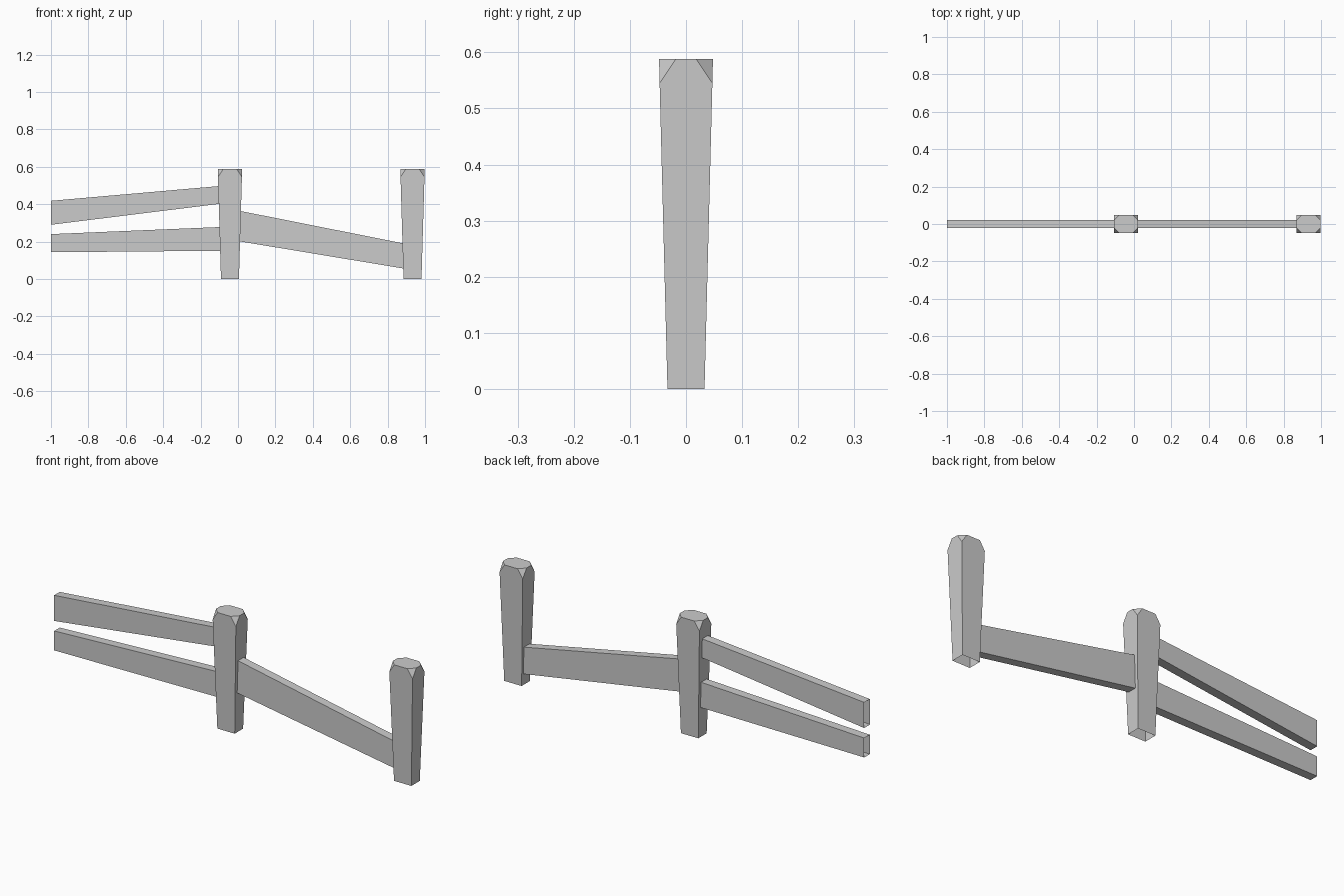
import bpy
import bmesh

default = bpy.data.objects.get("Cube")
if default:
    bpy.data.objects.remove(default, do_unlink=True)

# One plain grey for the whole fence
grey = bpy.data.materials.new("weathered_grey")
grey.use_nodes = True
colour = (0.6, 0.6, 0.6, 1.0)
grey.diffuse_color = colour
grey.node_tree.nodes["Principled BSDF"].inputs["Base Color"].default_value = colour

HEIGHT = 0.588
SHOULDER = 0.545
RAIL_HALF = 0.022
CORNERS = [(-1, -1), (1, -1), (1, 1), (-1, 1)]


def finish(name, bm):
    bmesh.ops.recalc_face_normals(bm, faces=bm.faces)
    mesh = bpy.data.meshes.new(name)
    bm.to_mesh(mesh)
    bm.free()
    mesh.materials.append(grey)
    obj = bpy.data.objects.new(name, mesh)
    bpy.context.collection.objects.link(obj)
    return obj


def make_post(name, x):
    """Post widening upwards, four top corners chipped off, open underneath."""
    bm = bmesh.new()

    def ring(hx, hy, z):
        return [bm.verts.new((sx * hx, sy * hy, z)) for sx, sy in CORNERS]

    foot = ring(0.048, 0.033, 0)
    shoulder = ring(0.064, 0.047, SHOULDER)
    on_y_side = ring(0.036, 0.048, HEIGHT)
    on_x_side = ring(0.065, 0.018, HEIGHT)
    rim = []
    for i in range(4):
        j = (i + 1) % 4
        # even sides face y, odd sides face x
        side = on_y_side if i % 2 == 0 else on_x_side
        bm.faces.new((foot[i], foot[j], shoulder[j], side[j], side[i], shoulder[i]))
        bm.faces.new((shoulder[i], on_x_side[i], on_y_side[i]))
        rim += [side[i], side[j]]
    bm.faces.new(rim)
    finish(name, bm).location.x = x


def make_rail(name, left, right):
    """Plank from (x, bottom, top) to (x, bottom, top), with open ends."""
    bm = bmesh.new()
    ends = []
    for x, low, high in (left, right):
        loop = ((-1, low), (1, low), (1, high), (-1, high))
        ends.append([bm.verts.new((x, s * RAIL_HALF, z)) for s, z in loop])
    a, b = ends
    for i in range(4):
        j = (i + 1) % 4
        bm.faces.new((a[i], a[j], b[j], b[i]))
    finish(name, bm)


# Posts
make_post("middle_post", -0.043)
make_post("end_post", 0.933)

# Rails
make_rail("upper_rail", (-1, 0.29, 0.418), (-0.098, 0.402, 0.497))
make_rail("lower_rail", (-1, 0.143, 0.24), (-0.09, 0.151, 0.278))
make_rail("sloping_rail", (0.01, 0.201, 0.364), (0.886, 0.056, 0.19))
